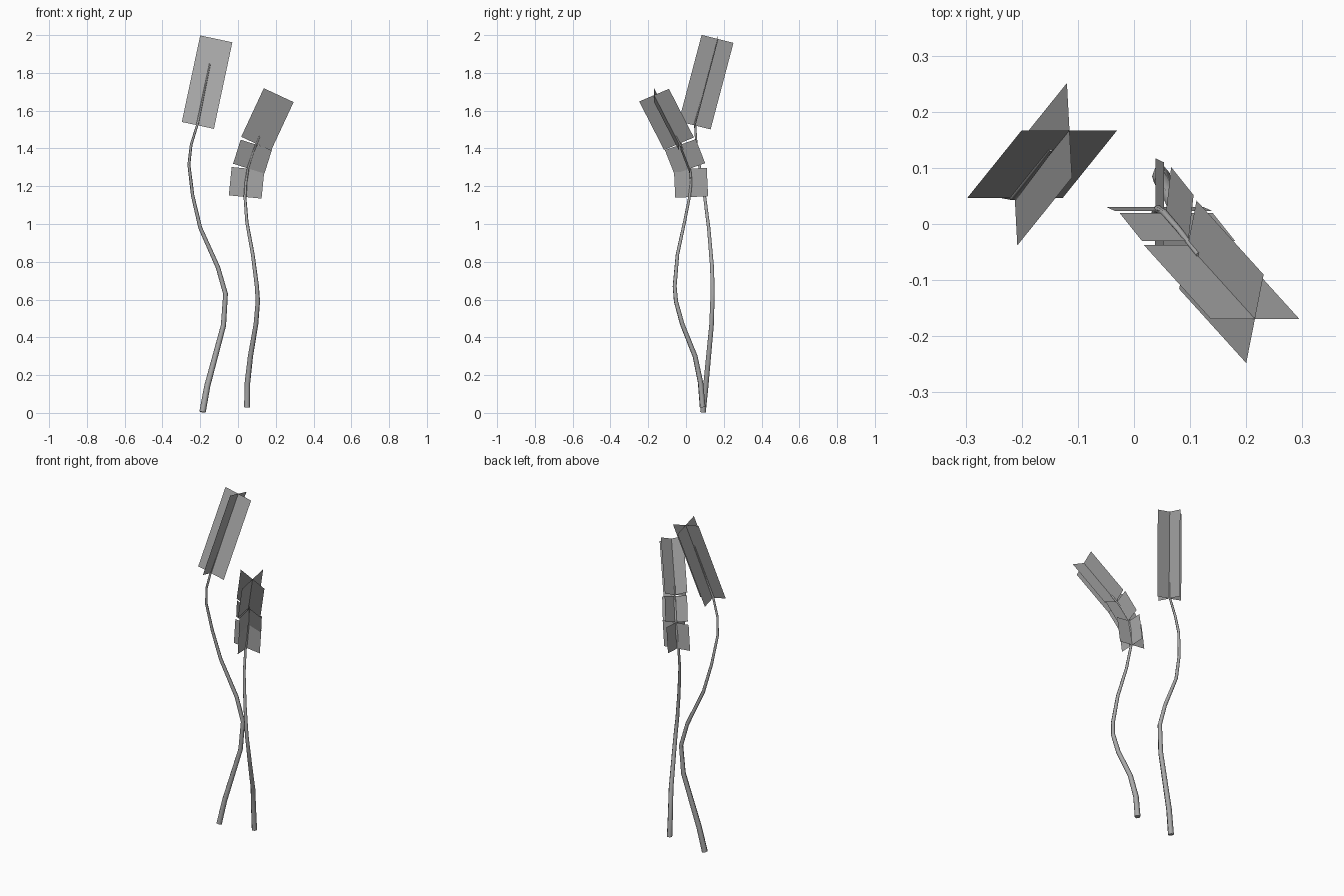
import bpy
from mathutils import Vector

cube = bpy.data.objects.get("Cube")
if cube:
    bpy.data.objects.remove(cube, do_unlink=True)

grey = bpy.data.materials.new("plain_grey")
grey.use_nodes = True
GREY = (0.4, 0.4, 0.4, 1.0)
grey.diffuse_color = GREY
grey.node_tree.nodes["Principled BSDF"].inputs["Base Color"].default_value = GREY


def add_object(name, mesh):
    obj = bpy.data.objects.new(name, mesh)
    bpy.context.scene.collection.objects.link(obj)
    mesh.materials.clear()
    mesh.materials.append(grey)
    return obj


def stem(name, path, base_radius, tip_radius):
    """Tapered six-sided tube swept along a path of points."""
    curve = bpy.data.curves.new(name + "_path", "CURVE")
    curve.dimensions = "3D"
    curve.bevel_depth = 1.0
    curve.bevel_resolution = 1
    curve.use_fill_caps = True
    spline = curve.splines.new("POLY")
    spline.points.add(len(path) - 1)
    low, high = path[0][2], path[-1][2]
    for point, co in zip(spline.points, path):
        t = (co[2] - low) / (high - low)
        point.co = (*co, 1)
        point.radius = base_radius + (tip_radius - base_radius) * t
    helper = bpy.data.objects.new(name + "_helper", curve)
    bpy.context.scene.collection.objects.link(helper)
    graph = bpy.context.evaluated_depsgraph_get()
    mesh = bpy.data.meshes.new_from_object(helper.evaluated_get(graph))
    bpy.data.objects.remove(helper, do_unlink=True)
    obj = add_object(name, mesh)
    bpy.ops.object.select_all(action="DESELECT")
    obj.select_set(True)
    bpy.context.view_layer.objects.active = obj
    bpy.ops.object.shade_smooth_by_angle(angle=1.1)


def crossed_blades(name, start, end, half=0.087):
    """Two flat rectangles crossing at right angles along one axis."""
    a, b = Vector(start), Vector(end)
    axis = (b - a).normalized()
    side = Vector((0, 1, 0)).cross(axis).normalized()
    verts, faces = [], []
    for across in (side * half, axis.cross(side) * half):
        n = len(verts)
        # split along the shared centre line
        verts += [a - across, a, a + across, b + across, b, b - across]
        faces += [(n, n + 1, n + 4, n + 5), (n + 1, n + 2, n + 3, n + 4)]
    mesh = bpy.data.meshes.new(name)
    mesh.from_pydata(verts, [], faces)
    add_object(name, mesh)


# Tall plant: stem and one long flower head
stem("tall_stem", [
    (-.188, .09, .004), (-.162, .105, .145), (-.077, .135, .463),
    (-.066, .141, .63), (-.106, .138, .77), (-.2, .12, .98),
    (-.24, .098, 1.15), (-.26, .07, 1.315), (-.248, .055, 1.42),
    (-.214, .048, 1.53), (-.148, .133, 1.85)], .017, .004)
crossed_blades("tall_head", (-.2125, .046, 1.522), (-.115, .167, 1.98))

# Short plant: stem and a bent head in three pieces
stem("short_stem", [
    (.048, .088, .03), (.05, .077, .16), (.066, .048, .3),
    (.095, -.02, .47), (.105, -.053, .59), (.1, -.06, .67),
    (.078, -.045, .84), (.047, -.008, 1.01), (.037, .018, 1.14),
    (.042, .027, 1.22), (.054, .02, 1.3), (.08, -.01, 1.38),
    (.115, -.055, 1.465)], .016, .005)
crossed_blades("short_head_lower", (.038, .03, 1.143), (.053, .023, 1.293))
crossed_blades("short_head_middle", (.057, .02, 1.293), (.097, -.03, 1.42))
crossed_blades("short_head_upper", (.096, -.037, 1.425), (.2155, -.169, 1.682))
